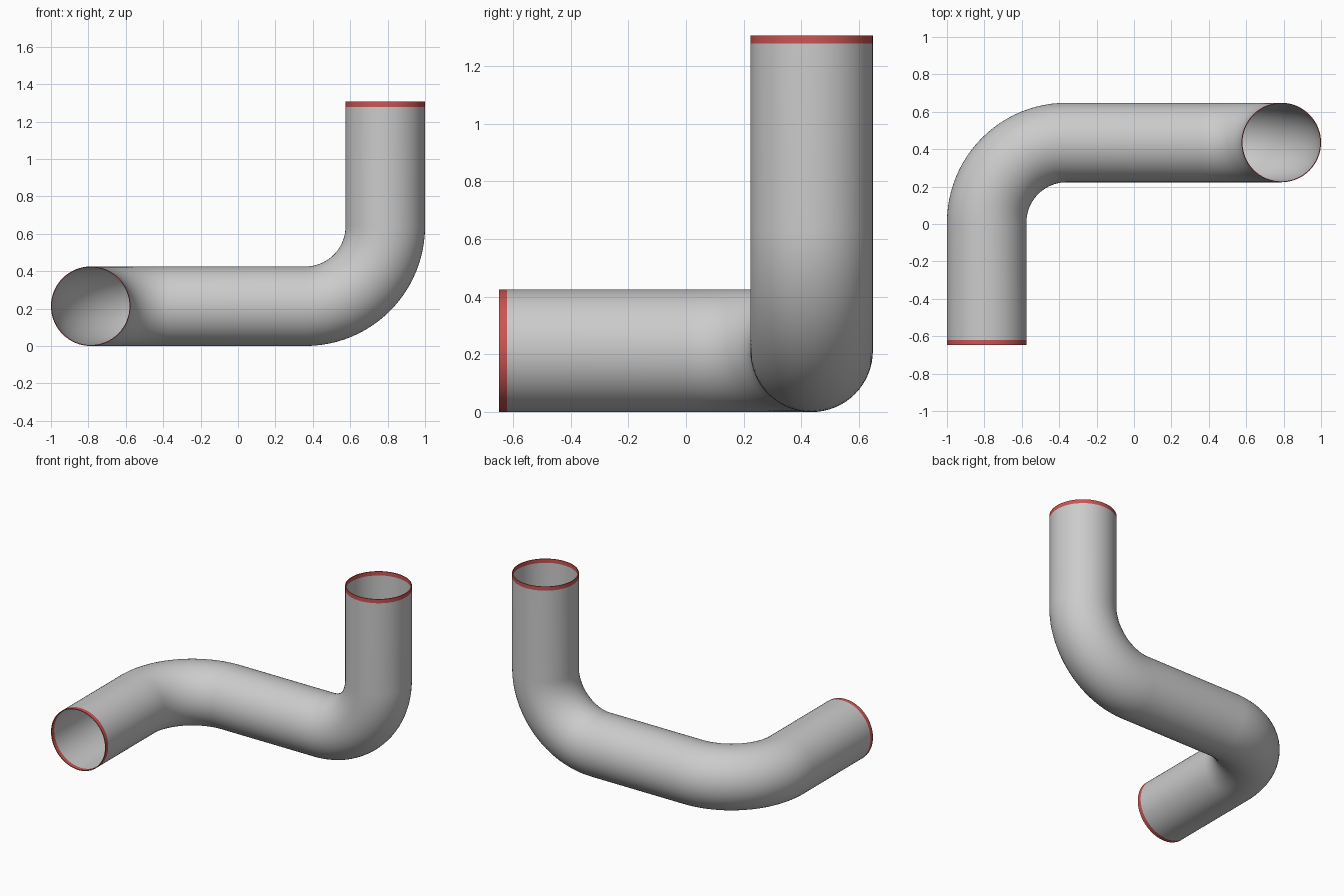
import bpy
import math
from mathutils import Vector

cube = bpy.data.objects.get("Cube")
if cube:
    bpy.data.objects.remove(cube, do_unlink=True)

RADIUS = 0.2125      # outer pipe radius
BEND = 0.427         # centreline bend radius
X, Y, Z = 0.7875, 0.4355, 0.2125
FRONT, TOP = -0.648, 1.306
BAND = 0.028         # length of the coloured end bands


def material(name, rgb):
    mat = bpy.data.materials.new(name)
    mat.diffuse_color = (*rgb, 1)
    mat.use_nodes = True
    bsdf = mat.node_tree.nodes["Principled BSDF"]
    bsdf.inputs["Base Color"].default_value = (*rgb, 1)
    bsdf.inputs["Roughness"].default_value = 0.6
    return mat


def bend(corner, d_in, d_out, steps=24):
    """Points of a quarter-circle bend rounding a square corner."""
    corner, d_in, d_out = Vector(corner), Vector(d_in), Vector(d_out)
    centre = corner - d_in * BEND + d_out * BEND
    angles = [math.pi / 2 * i / steps for i in range(steps + 1)]
    return [centre + BEND * (d_in * math.sin(a) - d_out * math.cos(a)) for a in angles]


def tube(name, path, radius, wall, mat):
    """Sweep a hollow open-ended round tube along a path."""
    curve = bpy.data.curves.new(name + "_path", "CURVE")
    curve.dimensions = "3D"
    curve.twist_mode = "MINIMUM"
    curve.bevel_depth = radius
    curve.bevel_resolution = 30
    spline = curve.splines.new("POLY")
    spline.points.add(len(path) - 1)
    for point, co in zip(spline.points, path):
        point.co = (*co, 1)
    helper = bpy.data.objects.new(name + "_path", curve)
    bpy.context.collection.objects.link(helper)
    mesh = bpy.data.meshes.new_from_object(helper.evaluated_get(bpy.context.evaluated_depsgraph_get()))
    bpy.data.objects.remove(helper, do_unlink=True)

    # Face outwards, so that the wall grows inwards
    face = mesh.polygons[0]
    nearest = min((Vector(p) for p in path), key=lambda p: (p - face.center).length)
    if face.normal.dot(face.center - nearest) < 0:
        mesh.flip_normals()
    obj = bpy.data.objects.new(name, mesh)
    bpy.context.collection.objects.link(obj)
    mesh.materials.clear()
    mesh.materials.append(mat)
    solid = obj.modifiers.new("Wall", "SOLIDIFY")
    solid.thickness = wall
    solid.offset = -1
    bpy.ops.object.select_all(action="DESELECT")
    obj.select_set(True)
    bpy.context.view_layer.objects.active = obj
    bpy.ops.object.modifier_apply(modifier=solid.name)
    bpy.ops.object.shade_smooth_by_angle(angle=math.radians(40))
    return obj


grey = material("Pipe grey", (0.6, 0.6, 0.6))
red = material("Band red", (0.6, 0.09, 0.09))

# Pipe: front to back, across to the left, then up
path = [Vector((-X, FRONT + BAND, Z))]
path += bend((-X, Y, Z), (0, 1, 0), (1, 0, 0))
path += bend((X, Y, Z), (1, 0, 0), (0, 0, 1))
path += [Vector((X, Y, TOP - BAND))]
tube("pipe", path, RADIUS, 0.004, grey)

# Coloured bands on both open ends
tube("front_band", [(-X, FRONT, Z), (-X, FRONT + BAND, Z)], RADIUS, 0.005, red)
tube("top_band", [(X, Y, TOP - BAND), (X, Y, TOP)], RADIUS, 0.005, red)
